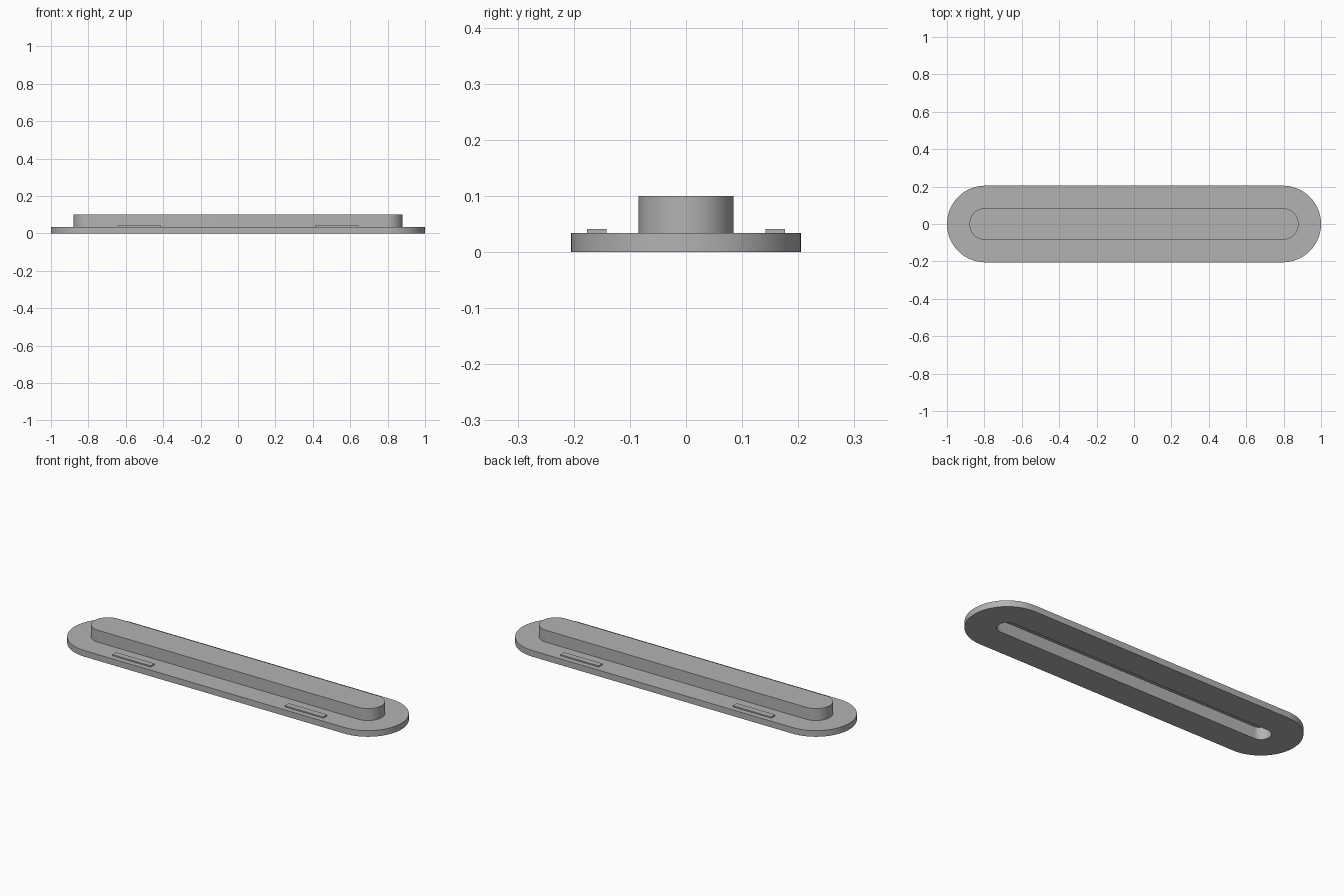
import bpy, bmesh, math

cube = bpy.data.objects.get("Cube")
if cube:
    bpy.data.objects.remove(cube, do_unlink=True)

# Main dimensions
STRAIGHT = 0.795          # half length of the straight sides
FLANGE_R, RIB_R, SLOT_R = 0.205, 0.085, 0.051
FLANGE_Z, RIB_Z, SLOT_Z = 0.034, 0.1, 0.066
SEGMENTS = 32             # per rounded end

grey = bpy.data.materials.new("plain grey")
grey.use_nodes = True
colour = (0.45, 0.45, 0.45, 1)
grey.diffuse_color = colour
grey.node_tree.nodes["Principled BSDF"].inputs["Base Color"].default_value = colour


def finish(bm, name):
    """Turn a bmesh into a named, shaded object."""
    bmesh.ops.recalc_face_normals(bm, faces=bm.faces)
    mesh = bpy.data.meshes.new(name)
    bm.to_mesh(mesh)
    bm.free()
    mesh.materials.append(grey)
    obj = bpy.data.objects.new(name, mesh)
    bpy.context.collection.objects.link(obj)
    bpy.ops.object.select_all(action="DESELECT")
    obj.select_set(True)
    bpy.context.view_layer.objects.active = obj
    bpy.ops.object.shade_smooth_by_angle(angle=math.radians(30))
    return obj


def stadium(bm, radius, z):
    """Ring of vertices: two half circles joined by straight sides."""
    ring = []
    for side in (1, -1):
        for i in range(SEGMENTS + 1):
            a = math.pi * (i / SEGMENTS - 0.5)
            ring.append(bm.verts.new((side * (STRAIGHT + radius * math.cos(a)),
                                      side * radius * math.sin(a), z)))
    return ring


# Flange with raised hollow rib, lofted from the slot ceiling round to the rib top
bm = bmesh.new()
rings = [stadium(bm, r, z) for r, z in (
    (SLOT_R, SLOT_Z), (SLOT_R, 0), (FLANGE_R, 0),
    (FLANGE_R, FLANGE_Z), (RIB_R, FLANGE_Z), (RIB_R, RIB_Z))]
for low, high in zip(rings, rings[1:]):
    for i in range(len(low)):
        j = (i + 1) % len(low)
        bm.faces.new((low[i], low[j], high[j], high[i]))
bm.faces.new(rings[0])
bm.faces.new(rings[-1])
finish(bm, "flange_and_rib")


# Four small raised bars on the flange
def bar(name, x, y):
    bm = bmesh.new()
    bmesh.ops.create_cube(bm, size=1)
    bmesh.ops.scale(bm, vec=(0.234, 0.034, 0.017), verts=bm.verts)
    bmesh.ops.translate(bm, vec=(x, y, 0.0325), verts=bm.verts)
    finish(bm, name)


for x_name, sx in (("left", 1), ("right", -1)):
    for y_name, sy in (("front", -1), ("back", 1)):
        bar(f"{y_name}_{x_name}_bar", sx * 0.528, sy * 0.159)
